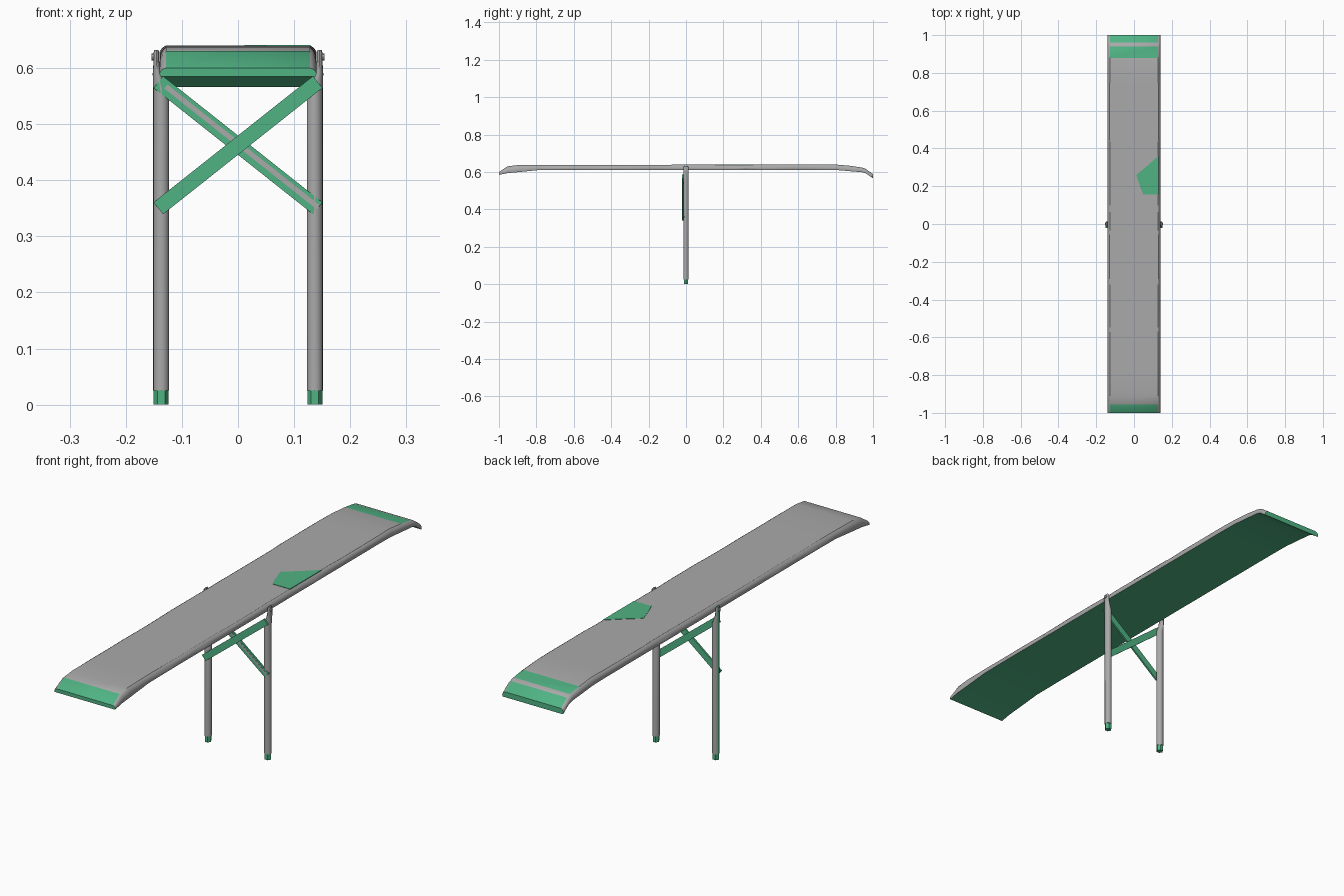
import bpy, bmesh, math, random
from mathutils import Vector, Matrix

if "Cube" in bpy.data.objects:
    bpy.data.objects.remove(bpy.data.objects["Cube"])

random.seed(4)
green = bpy.data.materials.new("green paint")
green.diffuse_color = (0.08, 0.45, 0.23, 1)
green.use_nodes = True
green.node_tree.nodes["Principled BSDF"].inputs["Base Color"].default_value = green.diffuse_color
grey = bpy.data.materials.new("bare grey")
grey.diffuse_color = (0.4, 0.4, 0.4, 1)
grey.use_nodes = True
grey.node_tree.nodes["Principled BSDF"].inputs["Base Color"].default_value = grey.diffuse_color


def finish(name, bm, mats, smooth=True):
    bmesh.ops.recalc_face_normals(bm, faces=bm.faces)
    me = bpy.data.meshes.new(name)
    bm.to_mesh(me)
    bm.free()
    ob = bpy.data.objects.new(name, me)
    bpy.context.collection.objects.link(ob)
    for m in mats:
        me.materials.append(m)
    if smooth:
        bpy.ops.object.select_all(action='DESELECT')
        ob.select_set(True)
        bpy.context.view_layer.objects.active = ob
        bpy.ops.object.shade_smooth_by_angle(angle=math.radians(32))
    return ob


def loft(rings, paint):
    """Skin closed rings; paint(ring index, side index) gives the material slot."""
    bm = bmesh.new()
    vs = [[bm.verts.new(p) for p in r] for r in rings]
    n = len(vs[0])
    for i in range(len(vs) - 1):
        for j in range(n):
            k = (j + 1) % n
            f = bm.faces.new((vs[i][j], vs[i][k], vs[i + 1][k], vs[i + 1][j]))
            f.material_index = paint(i, j)
    for i in (0, -1):
        bm.faces.new(vs[i]).material_index = paint(i, -1)
    return bm


def slab(name, outline, y0, y1, mat, axis='y'):
    """Extrude an outline through a thickness along y or z."""
    put = (lambda a, b, t: (a, t, b)) if axis == 'y' else (lambda a, b, t: (a, b, t))
    rings = [[put(a, b, t) for a, b in outline] for t in (y0, y1)]
    return finish(name, loft(rings, lambda i, j: 0), [mat], False)


# Plank: rounded sides, drooping ends (y, top z, bottom z)
stations = [(-1, .600, .585), (-.955, .630, .594), (-.9, .637, .599), (-.78, .638, .611)]
stations += [(y / 100, .638 + .002 * (y + 64) / 144, .612) for y in range(-64, 73, 8)]
stations += [(.8, .640, .611), (.88, .633, .604), (.94, .624, .599), (.96, .617, .594), (1, .588, .566)]
rings = []
for y, zt, zb in stations:
    h = zt - zb
    wob = random.uniform(-.002, .002) if abs(y) < .85 else 0
    half = [(.128 + wob, zt), (.134 + wob, zt - .15 * h), (.1385 + wob, zt - .4 * h),
            (.140, zt - .7 * h), (.138, zb)]
    rings.append([(x, y, z) for x, z in half] + [(-x, y, z) for x, z in reversed(half)])
last = len(stations) - 2


def plank_paint(i, j):
    if j == -1 or j == 4:          # end caps and underside
        return 1
    if j == 9 and (i in (0, last) or i == last - 2):   # painted end bands
        return 1
    return 0


finish("plank", loft(rings, plank_paint), [grey, green])

# Painted patch on the plank's right side
slab("plank_patch", [(.129, .155), (.05, .155), (.035, .19), (.012, .26), (.055, .295), (.129, .36)],
     .638, .6406, green, 'z')

# Posts: tube pinched flat where it is bolted to the plank
N = 16
for s, side in ((-1, "left"), (1, "right")):
    prof = [(.025, .137, .0143, .0143), (.56, .137, .0143, .0143), (.59, .1435, .0085, .0143),
            (.612, .1455, .005, .0145), (.626, .1455, .005, .0135), (.632, .1455, .004, .009)]
    rings = [[(s * (cx + rx * math.cos(2 * math.pi * j / N)), ry * math.sin(2 * math.pi * j / N), z)
              for j in range(N)] for z, cx, rx, ry in prof]
    worn = (N - 1, 0) if s < 0 else ()
    finish(side + "_post", loft(rings, lambda i, j: 1 if j in worn else 0), [grey, green])

    # Rubber foot, six sided
    foot = [(s * .137 + .0133 * math.cos(j * math.pi / 3), .0133 * math.sin(j * math.pi / 3)) for j in range(6)]
    slab(side + "_foot", foot, 0, .028, green, 'z')

    # Bolt through the pinched post top
    bm = bmesh.new()
    turn = Matrix.Translation((s * .148, 0, .62)) @ Matrix.Rotation(math.pi / 2, 4, 'Y')
    bmesh.ops.create_cone(bm, cap_ends=True, segments=10, radius1=.0065, radius2=.0065, depth=.013, matrix=turn)
    finish(side + "_bolt", bm, [grey])


# Crossed braces in front of the posts
def bar(name, a, b, width, shift, y0, y1, mat):
    a, b = Vector(a), Vector(b)
    n = (b - a).normalized().orthogonal()
    n = n if n.y > 0 else -n
    lo, hi = n * (shift - width / 2), n * (shift + width / 2)
    slab(name, [a + lo, b + lo, b + hi, a + hi], y0, y1, mat)


bar("brace_rising", (-.142, .35), (.142, .575), .027, 0, -.021, -.014, green)
bar("brace_falling", (-.142, .575), (.142, .35), .027, 0, -.014, -.007, green)
bar("brace_worn_stripe", (-.13, .5655), (.142, .35), .009, .002, -.0147, -.0138, grey)
